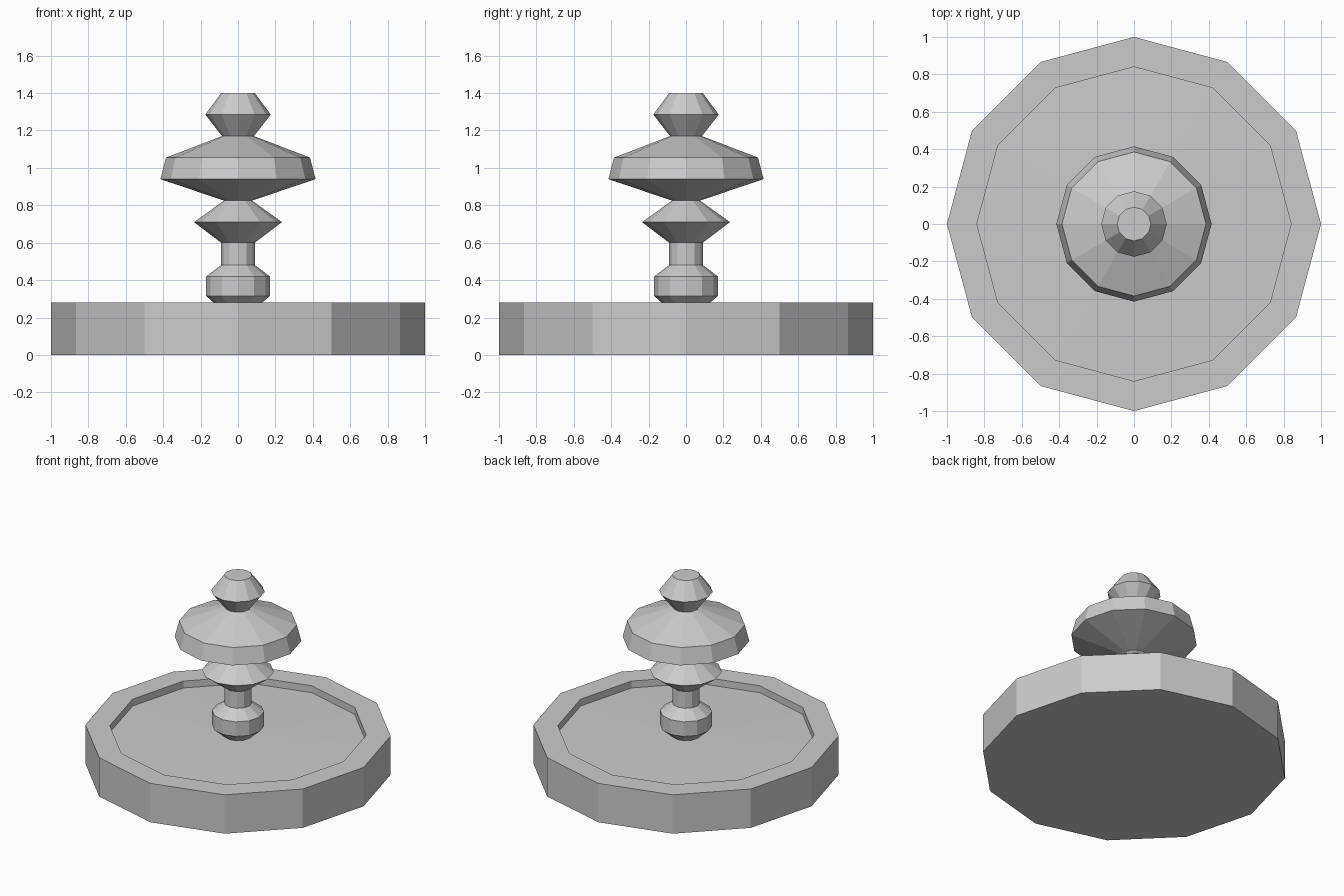
import bpy, bmesh
from math import cos, sin, tau

if "Cube" in bpy.data.objects:
    bpy.data.objects.remove(bpy.data.objects["Cube"])

SIDES = 12


def lathe(name, profile):
    """Revolve (radius, z) points, listed bottom to top; radius 0 closes to a point."""
    bm = bmesh.new()
    rings = []
    for r, z in profile:
        count = SIDES if r > 0 else 1
        rings.append([bm.verts.new((r * cos(tau * i / SIDES), r * sin(tau * i / SIDES), z))
                      for i in range(count)])
    for a, b in zip(rings, rings[1:]):
        for i in range(SIDES):
            j = (i + 1) % SIDES
            if len(b) == 1:
                bm.faces.new((a[i], a[j], b[0]))
            else:
                bm.faces.new((a[i], a[j], b[j], b[i]))
    # Flat caps on open ends
    bm.faces.new(rings[0][::-1])
    if len(rings[-1]) > 1:
        bm.faces.new(rings[-1])
    bmesh.ops.recalc_face_normals(bm, faces=bm.faces)
    mesh = bpy.data.meshes.new(name)
    bm.to_mesh(mesh)
    bm.free()
    obj = bpy.data.objects.new(name, mesh)
    bpy.context.collection.objects.link(obj)
    return obj


# Wide basin with a shallow recess whose floor rises slightly to the middle
lathe("basin", [(1, 0), (1, 0.28), (0.84, 0.28), (0.84, 0.23), (0, 0.25)])

# Turned centre column: foot, neck, small tier, large tier and finial
lathe("fountain_column", [
    (0.09, 0.245), (0.17, 0.315), (0.17, 0.42), (0.09, 0.48), (0.09, 0.6),
    (0.235, 0.71), (0.075, 0.825),
    (0.415, 0.94), (0.385, 1.055), (0.085, 1.17),
    (0.175, 1.285), (0.09, 1.4),
])
